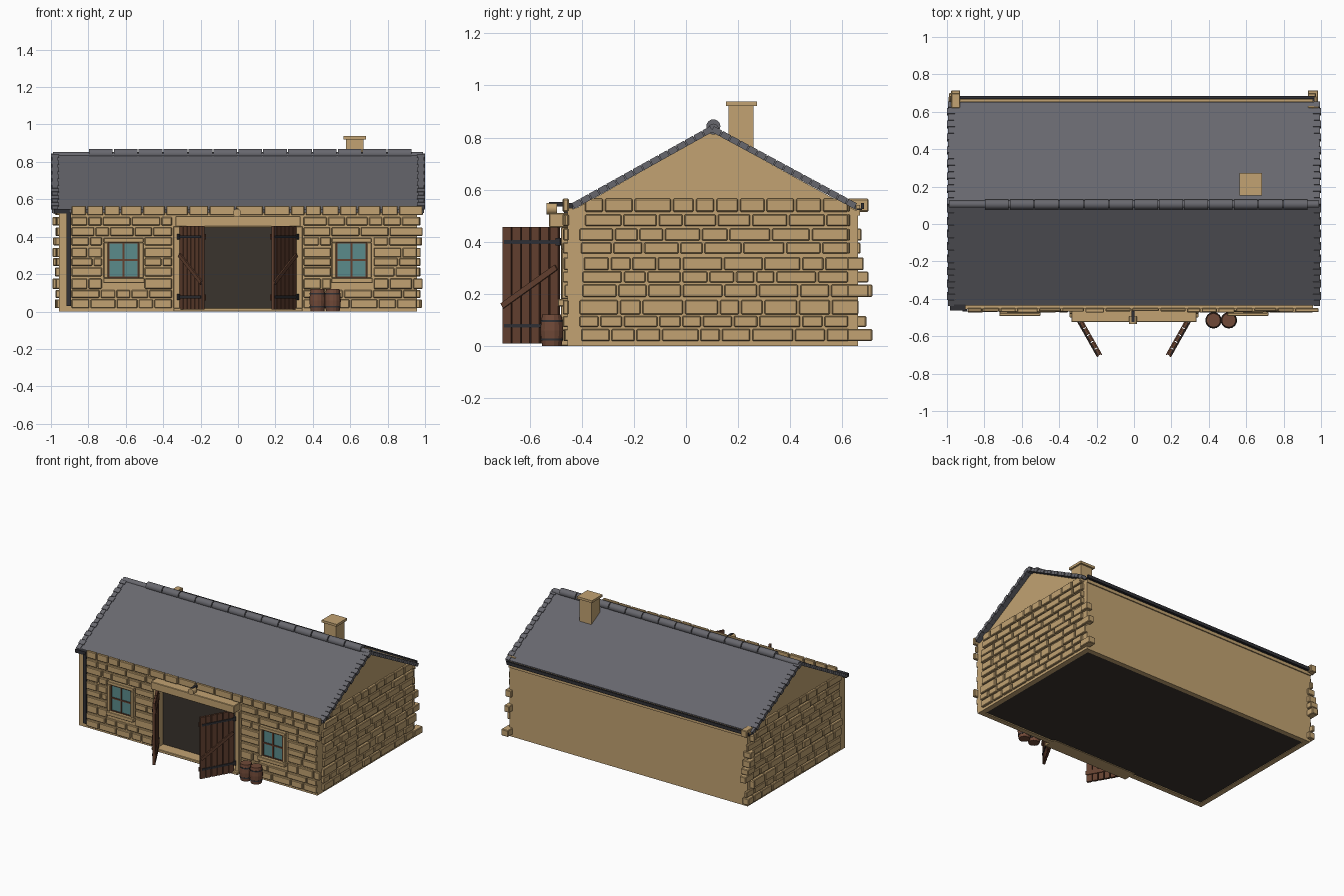
import bpy, bmesh, math, random
from mathutils import Matrix, Vector

if "Cube" in bpy.data.objects:
    bpy.data.objects.remove(bpy.data.objects["Cube"])

random.seed(4)


def material(name, rgb):
    m = bpy.data.materials.new(name)
    m.diffuse_color = (*rgb, 1)
    m.use_nodes = True
    m.node_tree.nodes["Principled BSDF"].inputs["Base Color"].default_value = m.diffuse_color
    return m


STONE = material("tan stone", (0.54, 0.365, 0.168))
SLATE = material("grey slate", (0.137, 0.137, 0.155))
IRON = material("dark iron", (0.03, 0.03, 0.035))
WOOD = material("dark brown wood", (0.125, 0.052, 0.029))
BARREL = material("red brown wood", (0.165, 0.068, 0.04))
GLASS = material("teal glass", (0.105, 0.26, 0.26))
DARK = material("dark interior", (0.042, 0.033, 0.026))


def finish(name, bm, mat, bevel=0, smooth=False):
    bmesh.ops.recalc_face_normals(bm, faces=bm.faces)
    me = bpy.data.meshes.new(name)
    bm.to_mesh(me)
    bm.free()
    me.materials.append(mat)
    ob = bpy.data.objects.new(name, me)
    bpy.context.collection.objects.link(ob)
    if bevel:
        mod = ob.modifiers.new("bevel", 'BEVEL')
        mod.width, mod.segments = bevel, 1
    if smooth:
        bpy.context.view_layer.objects.active = ob
        ob.select_set(True)
        bpy.ops.object.shade_smooth_by_angle(angle=math.radians(40))
        ob.select_set(False)
    return ob


def boxes(name, mat, items, bevel=0, frame=Matrix()):
    """Each item is (x0, x1, y0, y1, z0, z1), placed through the frame matrix."""
    bm = bmesh.new()
    for x0, x1, y0, y1, z0, z1 in items:
        m = Matrix.Translation(((x0 + x1) / 2, (y0 + y1) / 2, (z0 + z1) / 2))
        bmesh.ops.create_cube(bm, size=1, matrix=frame @ m @ Matrix.Diagonal((x1 - x0, y1 - y0, z1 - z0, 1)))
    return finish(name, bm, mat, bevel)


def extrude_x(name, mat, profile, spans):
    """Extrude a (y, z) profile over each x span."""
    bm = bmesh.new()
    for x0, x1 in spans:
        f = bm.faces.new([bm.verts.new((x0, y, z)) for y, z in profile])
        ext = bmesh.ops.extrude_face_region(bm, geom=[f])
        bmesh.ops.translate(bm, vec=(x1 - x0, 0, 0), verts=[v for v in ext['geom'] if isinstance(v, bmesh.types.BMVert)])
    return finish(name, bm, mat)


def cylinders(name, mat, items, axis, sides=16):
    """Each item is (centre, radius, length) along the given axis."""
    rot = {'X': Matrix.Rotation(math.pi / 2, 4, 'Y'), 'Y': Matrix.Rotation(math.pi / 2, 4, 'X'), 'Z': Matrix()}[axis]
    bm = bmesh.new()
    for c, r, length in items:
        bmesh.ops.create_cone(bm, cap_ends=True, segments=sides, radius1=r, radius2=r, depth=length,
                              matrix=Matrix.Translation(c) @ rot)
    return finish(name, bm, mat, smooth=True)


# Walls: gable ends, back wall and front wall around the doorway
gable = [(-0.445, 0), (0.66, 0), (0.66, 0.515), (0.10, 0.822), (-0.445, 0.515)]
extrude_x("gable_walls", STONE, gable, [(-0.957, -0.92), (0.92, 0.957)])
boxes("back_wall", STONE, [(-0.957, 0.957, 0.625, 0.66, 0, 0.52)])
boxes("front_wall", STONE, [(-0.957, -0.31, -0.455, -0.42, 0, 0.53), (0.31, 0.957, -0.455, -0.42, 0, 0.53),
                            (-0.31, 0.31, -0.455, -0.42, 0.45, 0.53)])
boxes("dark_interior", DARK, [(-0.92, 0.92, -0.415, 0.625, 0.004, 0.52)])

# Stone courses
rows = [(.018, .065), (.073, .115), (.121, .176), (.188, .235), (.244, .285),
        (.291, .34), (.354, .397), (.404, .45), (.46, .505), (.515, .565)]


def course(a, b):
    """Split a span into stones of uneven length."""
    out = []
    while a < b - 0.02:
        e = a + random.uniform(0.075, 0.165)
        if b - e < 0.05:
            e = b
        out.append((a, e - 0.008))
        a = e
    return out


front, sides = [], []
for z0, z1 in rows:
    holes = []
    if z0 < 0.395 and z1 > 0.15:
        holes = [(-0.72, -0.505), (0.505, 0.72)]
    if z0 < 0.51:
        holes.insert(len(holes) // 2, (-0.345, 0.345))
    start = -0.89
    for h0, h1 in holes + [(0.965 + random.choice([0, 0, .015, .03]), 0)]:
        for a, b in course(start, h0):
            front.append((a, b, -0.455 - random.uniform(.011, .019), -0.45, z0, z1))
        start = h1 + 0.006
    for s in (-1, 1):
        end = 0.67 + random.choice([-.04, .0, .012, .03, .045])
        for a, b in course(-0.41 + random.uniform(0, .03), end):
            x = sorted((s * 0.95, s * (0.957 + random.uniform(.012, .02))))
            sides.append((*x, a, b, z0, z1))
        if random.random() < 0.8:   # corner stones standing proud
            x = sorted((s * 0.93, s * random.uniform(.97, .992)))
            sides.append((*x, 0.62, end, z0, z1))
boxes("front_stones", STONE, front, 0.004)
boxes("side_stones", STONE, sides, 0.004)

# Doorway surround, threshold and lintel
boxes("door_surround", STONE, [(-0.345, -0.31, -0.48, -0.42, 0, .455), (0.31, 0.345, -0.48, -0.42, 0, .455),
                               (-0.335, 0.335, -0.525, -0.44, .455, .51),
                               (-0.345, 0.345, -0.50, -0.40, 0, .02)], 0.003)
cylinders("lintel_boss", STONE, [((-0.005, -0.515, 0.527), 0.022, 0.04)], 'Y')
boxes("boss_bracket", IRON, [(-0.013, 0.003, -0.525, -0.455, 0.535, 0.552)])

# Windows
glass, bars, trim = [], [], []
for c in (-0.612, 0.607):
    l, r, b, t = c - .082, c + .082, .18, .37
    glass.append((l, r, -0.462, -0.455, b, t))
    bars += [(c - .005, c + .005, -.468, -.455, b, t), (l, r, -.468, -.455, .27, .28),
             (l, l + .006, -.468, -.455, b, t), (r - .006, r, -.468, -.455, b, t),
             (l, r, -.468, -.455, b, b + .006), (l, r, -.468, -.455, t - .006, t)]
    trim += [(l - .024, l, -.478, -.45, b, t), (r, r + .024, -.478, -.45, b, t),
             (l - .024, r + .024, -.478, -.45, t, t + .024), (l - .026, r + .03, -.492, -.45, .152, b)]
boxes("window_glass", GLASS, glass)
boxes("window_bars", WOOD, bars)
boxes("window_surrounds", STONE, trim, 0.003)

# Open plank doors with iron straps and a diagonal brace
for s, side in ((-1, "left"), (1, "right")):
    d = Vector((-s * 0.125, -0.222, 0)).normalized()
    n = Vector((s * 0.222, -0.125, 0)).normalized()
    frame = Matrix.Translation((s * 0.305, -0.487, 0)) @ Matrix((d, n, Vector((0, 0, 1)))).transposed().to_4x4()
    w = 0.25 / 6
    boxes(side + "_door_planks", WOOD, [(i * w, (i + 1) * w - .005, -.008, .008, .01, .457) for i in range(6)]
          + [(0, .25, -.014, -.008, z, z + .03) for z in (.06, .385)], 0, frame)
    boxes(side + "_door_straps", IRON, [(-.01, .235, .008, .013, z, z + .015) for z in (.07, .392)]
          + [(-.012, .006, -.012, .016, z, z + .03) for z in (.063, .385)], 0, frame)
    tilt = frame @ Matrix.Translation((.125, .012, .228)) @ Matrix.Rotation(math.atan2(.15, .24), 4, 'Y')
    boxes(side + "_door_brace", WOOD, [(-.14, .14, -.005, .005, -.011, .011)], 0, tilt)

# Roof slab, rake tiles and ridge
E0, R, E1 = Vector((0, -0.435, 0.545)), Vector((0, 0.10, 0.843)), Vector((0, 0.652, 0.545))
top = [(p.y, p.z) for p in (E0, R, E1)]
extrude_x("roof", SLATE, top + [(y, z - 0.022) for y, z in reversed(top)], [(-0.988, 0.988)])
bm = bmesh.new()
for s in (-1, 1):
    for e in (E0, E1):
        v = R - e
        rot = Matrix.Rotation(math.atan2(v.z, v.y), 4, 'X')
        for i in range(16):
            p = e + v * ((i + 0.5) / 16) + Vector((s * 0.978, 0, -0.009))
            wide = 0.044 if i % 2 else 0.032
            bmesh.ops.create_cube(bm, size=1, matrix=Matrix.Translation(p) @ rot
                                  @ Matrix.Diagonal((wide, v.length / 16 - 0.004, 0.024, 1)))
finish("rake_tiles", bm, SLATE)
cylinders("ridge_base", SLATE, [((0, 0.105, 0.832), 0.021, 1.98)], 'X')
n = 13
step = 1.73 / n
cylinders("ridge_tiles", SLATE, [((-0.8 + step * (i + .5), 0.105, 0.843), 0.027, step - 0.006) for i in range(n)], 'X')

# Gutter along the back, downpipe at the front corner
boxes("back_gutter", IRON, [(-0.98, 0.965, 0.672, 0.684, 0.525, 0.548), (-0.98, 0.965, 0.655, 0.675, 0.522, 0.528),
                            (-0.985, -0.9, -0.462, -0.43, 0.523, 0.548)])
boxes("back_eave_board", STONE, [(-0.957, 0.957, 0.655, 0.668, 0.5, 0.54)])
boxes("front_downpipe", IRON, [(-0.917, -0.893, -0.468, -0.45, 0.03, 0.53)])

# Chimney
boxes("chimney_shaft", STONE, [(0.578, 0.672, 0.163, 0.26, 0.70, 0.925)])
boxes("chimney_cap", STONE, [(0.565, 0.685, 0.153, 0.273, 0.921, 0.938)])

# Barrels with iron hoops
bm = bmesh.new()
hoops = []
for x in (0.425, 0.507):
    prof = [(0.037, 0.0), (0.042, 0.03), (0.044, 0.06), (0.042, 0.09), (0.037, 0.12)]
    for (r0, z0), (r1, z1) in zip(prof, prof[1:]):
        bmesh.ops.create_cone(bm, cap_ends=z0 == 0 or z1 == 0.12, segments=14, radius1=r0, radius2=r1,
                              depth=z1 - z0, matrix=Matrix.Translation((x, -0.515, (z0 + z1) / 2)))
    hoops += [((x, -0.515, z), 0.043, 0.008) for z in (0.025, 0.095)]
bmesh.ops.remove_doubles(bm, verts=bm.verts, dist=0.0005)
finish("barrels", bm, BARREL)
cylinders("barrel_hoops", IRON, hoops, 'Z', 14)
